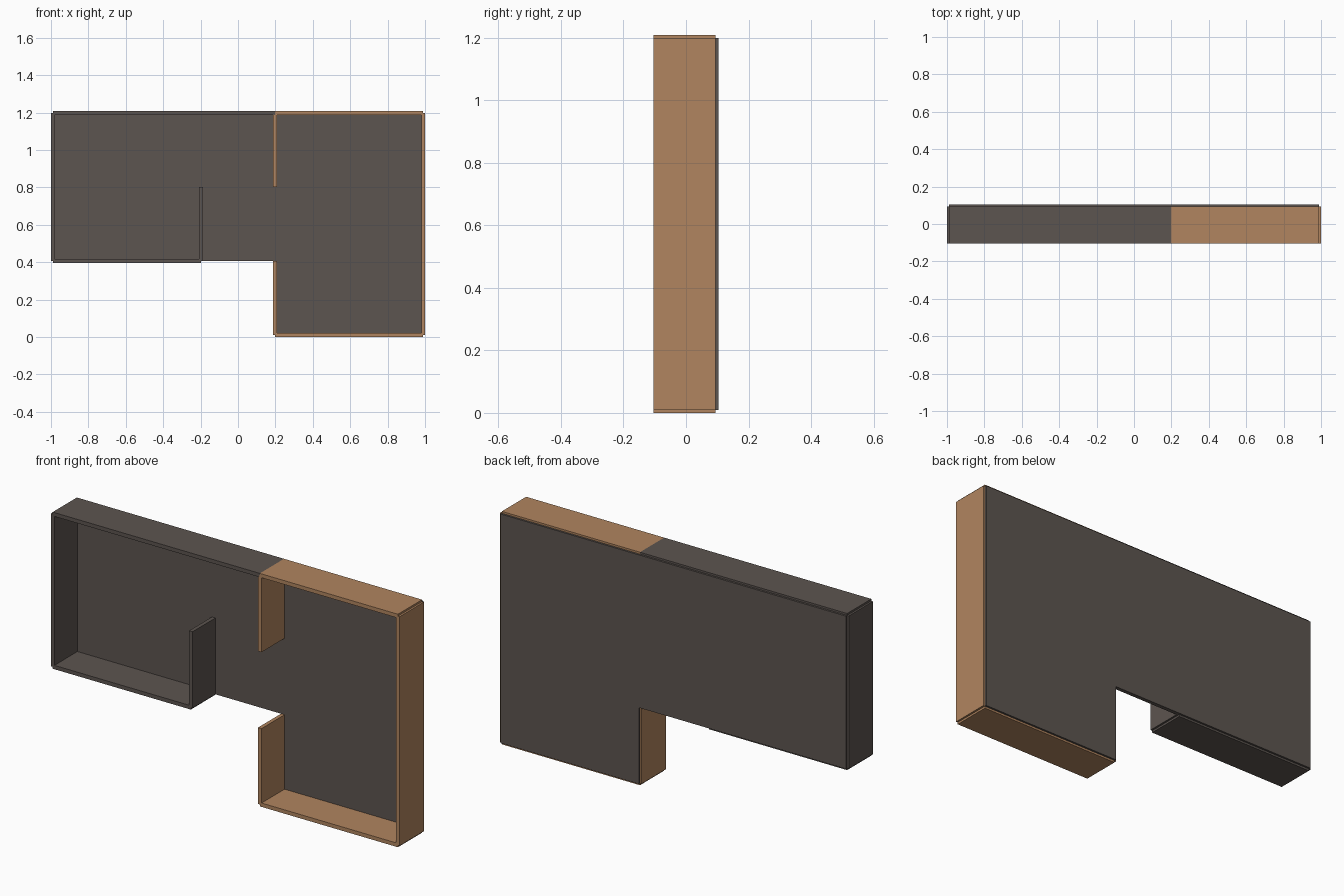
import bpy
import bmesh

if "Cube" in bpy.data.objects:
    bpy.data.objects.remove(bpy.data.objects["Cube"])

U = 0.396            # grid cell
T = 0.02             # board thickness
Y0, Y1 = -0.104, 0.094


def gx(i):
    return -0.99 + U * i


def gz(k):
    return 0.01 + U * k


def material(name, rgb):
    m = bpy.data.materials.new(name)
    m.diffuse_color = (*rgb, 1)
    m.use_nodes = True
    m.node_tree.nodes["Principled BSDF"].inputs["Base Color"].default_value = m.diffuse_color
    return m


wood = material("light_wood", (0.440, 0.235, 0.115))
dark = material("dark_grey_brown", (0.108, 0.090, 0.080))


def finish(bm, name, mat):
    bmesh.ops.recalc_face_normals(bm, faces=bm.faces)
    me = bpy.data.meshes.new(name)
    bm.to_mesh(me)
    bm.free()
    me.materials.append(mat)
    ob = bpy.data.objects.new(name, me)
    bpy.context.collection.objects.link(ob)


# Side board centred on a grid line from (x0, z0) to (x1, z1)
def board(name, mat, x0, z0, x1, z1):
    h = T / 2
    dx, dz = (h, 0) if x0 == x1 else (0, h)
    size = (gx(x1) - gx(x0) + 2 * dx, Y1 - Y0, gz(z1) - gz(z0) + 2 * dz)
    mid = ((gx(x0) + gx(x1)) / 2, (Y0 + Y1) / 2, (gz(z0) + gz(z1)) / 2)
    bm = bmesh.new()
    bmesh.ops.create_cube(bm, size=1)
    bmesh.ops.scale(bm, vec=size, verts=bm.verts)
    bmesh.ops.translate(bm, vec=mid, verts=bm.verts)
    finish(bm, name, mat)


for args in (
    # dark compartment
    ("left_side", dark, 0, 1, 0, 3),
    ("left_bottom", dark, 0, 1, 2, 1),
    ("lower_divider", dark, 2, 1, 2, 2),
    ("left_top", dark, 0, 3, 3, 3),
    # wooden compartment
    ("right_top", wood, 3, 3, 5, 3),
    ("right_side", wood, 5, 0, 5, 3),
    ("right_bottom", wood, 3, 0, 5, 0),
    ("upper_divider", wood, 3, 2, 3, 3),
    ("inner_side", wood, 3, 0, 3, 1),
):
    board(*args)

# L-shaped back panel
bm = bmesh.new()
outline = [(0, 1), (3, 1), (3, 0), (5, 0), (5, 3), (0, 3)]
face = bm.faces.new([bm.verts.new((gx(i), Y1 - T / 2, gz(k))) for i, k in outline])
ext = bmesh.ops.extrude_face_region(bm, geom=[face], use_keep_orig=True)
bmesh.ops.translate(bm, vec=(0, T, 0),
                    verts=[v for v in ext["geom"] if isinstance(v, bmesh.types.BMVert)])
finish(bm, "back_panel", dark)
